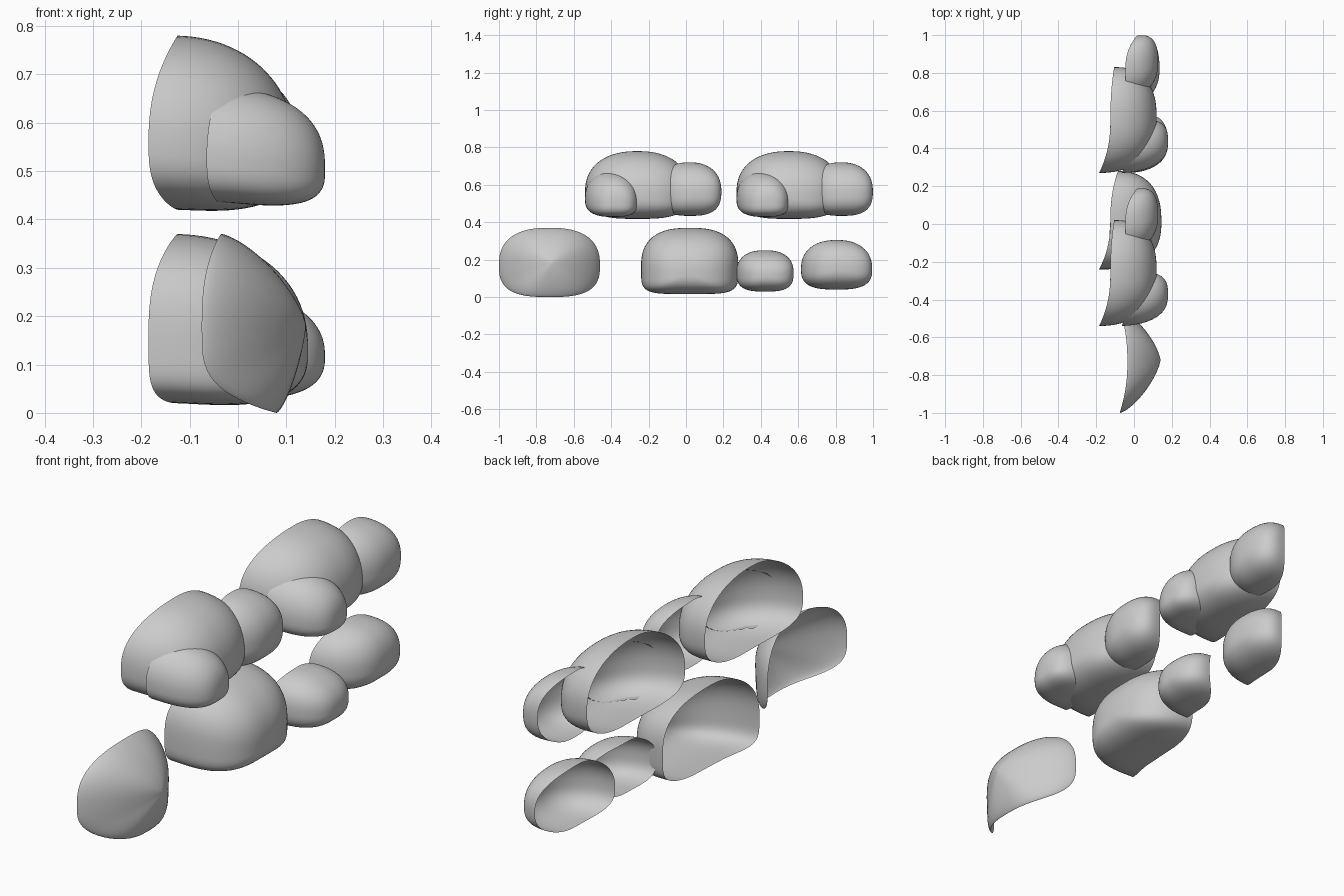
import bpy, bmesh
from math import sin, cos, pi
from mathutils import Vector
from mathutils.bvhtree import BVHTree

if "Cube" in bpy.data.objects:
    bpy.data.objects.remove(bpy.data.objects["Cube"])

SEG, RINGS = 72, 24


def power(v, e):
    return (1 if v >= 0 else -1) * abs(v) ** e


def shell(name, y, z, x, peak, flare=0.06, far=0.0, n_top=2.3, n_low=3.0, p=2.4,
          top=0.0, low=0.0, outside=None):
    """Open-backed dome. y=(min,max), z=(bottom,widest,top), x=(rim,apex), peak=(y,z) of apex.
    flare pulls the -y end of the rim backwards, far moves the +y end forwards,
    top/low offset the upper and lower rim in x. outside trims away what lies behind that shell."""
    yc, ry = (y[0] + y[1]) / 2, (y[1] - y[0]) / 2
    bm = bmesh.new()
    rings = []
    for i in range(RINGS):
        phi = pi / 2 * i / RINGS
        t, s = sin(phi) ** (2 / p), cos(phi) ** (2 / p)
        m = t ** 1.4
        ring = []
        for k in range(SEG):
            a = 2 * pi * k / SEG
            n = n_top if sin(a) >= 0 else n_low
            u, v = power(cos(a), 2 / n), power(sin(a), 2 / n)
            rz = z[2] - z[1] if v >= 0 else z[1] - z[0]
            rim = (x[0] - flare * max(0, -u) ** 2.3 + far * max(0, u) ** 2.3
                   + top * max(0, v) ** 2 + low * max(0, -v) ** 4)
            ring.append(bm.verts.new((rim + (x[1] - rim) * t,
                                      yc + (peak[0] - yc) * m + ry * u * s,
                                      z[1] + (peak[1] - z[1]) * m + rz * v * s)))
        rings.append(ring)
    tip = bm.verts.new((x[1], peak[0], peak[1]))
    for k in range(SEG):
        j = (k + 1) % SEG
        for lo, hi in zip(rings, rings[1:]):
            bm.faces.new((lo[k], lo[j], hi[j], hi[k]))
        bm.faces.new((rings[-1][k], rings[-1][j], tip))
    if outside:  # remove faces hidden inside the main dome
        hidden = [f for f in bm.faces
                  if all(outside.ray_cast(v.co, Vector((1, 0, 0)))[0] for v in f.verts)]
        bmesh.ops.delete(bm, geom=hidden, context='FACES')
    for f in bm.faces:
        f.smooth = True
    tree = BVHTree.FromBMesh(bm)
    me = bpy.data.meshes.new(name)
    bm.to_mesh(me)
    bm.free()
    bpy.context.collection.objects.link(bpy.data.objects.new(name, me))
    return tree


# Two matching upper clouds, each a large dome with an end lump and a front lump
for label, dy in (("front", 0.0), ("rear", 0.81)):
    main = shell(f"upper_{label}_main_dome", (-0.54 + dy, 0.02 + dy), (0.42, 0.56, 0.78),
                 (-0.125, 0.12), (-0.25 + dy, 0.53), far=0.02)
    shell(f"upper_{label}_end_lump", (-0.15 + dy, 0.187 + dy), (0.435, 0.57, 0.72),
          (-0.045, 0.128), (0.05 + dy, 0.55), flare=0, far=0.06, n_top=2.3, n_low=2.8,
          outside=main)
    shell(f"upper_{label}_front_lump", (-0.54 + dy, -0.26 + dy), (0.435, 0.53, 0.675),
          (-0.04, 0.18), (-0.37 + dy, 0.50), flare=0.025, n_top=2.1, p=2.8, outside=main)

# Shallow lower front shell with its bottom edge pushed forward
shell("lower_front_shell", (-1.0, -0.46), (0.0, 0.17, 0.37), (-0.02, 0.14), (-0.72, 0.18),
      flare=0.055, far=-0.05, n_top=2.5, n_low=2.9, p=1.4, top=-0.015, low=0.1)

# Boxy lower middle dome
shell("lower_middle_dome", (-0.24, 0.28), (0.02, 0.16, 0.37), (-0.125, 0.145), (0.01, 0.125),
      far=0.04, n_top=2.6, n_low=5.0, p=2.5)

# Two small lower domes
shell("lower_small_dome", (0.27, 0.575), (0.03, 0.13, 0.25), (-0.01, 0.18), (0.43, 0.115),
      flare=0.04, far=0.08, n_top=2.4, n_low=3.0)
shell("lower_rear_dome", (0.615, 0.995), (0.04, 0.15, 0.305), (-0.04, 0.135), (0.82, 0.15),
      flare=0.05, far=0.07, n_top=2.3, n_low=2.9)
